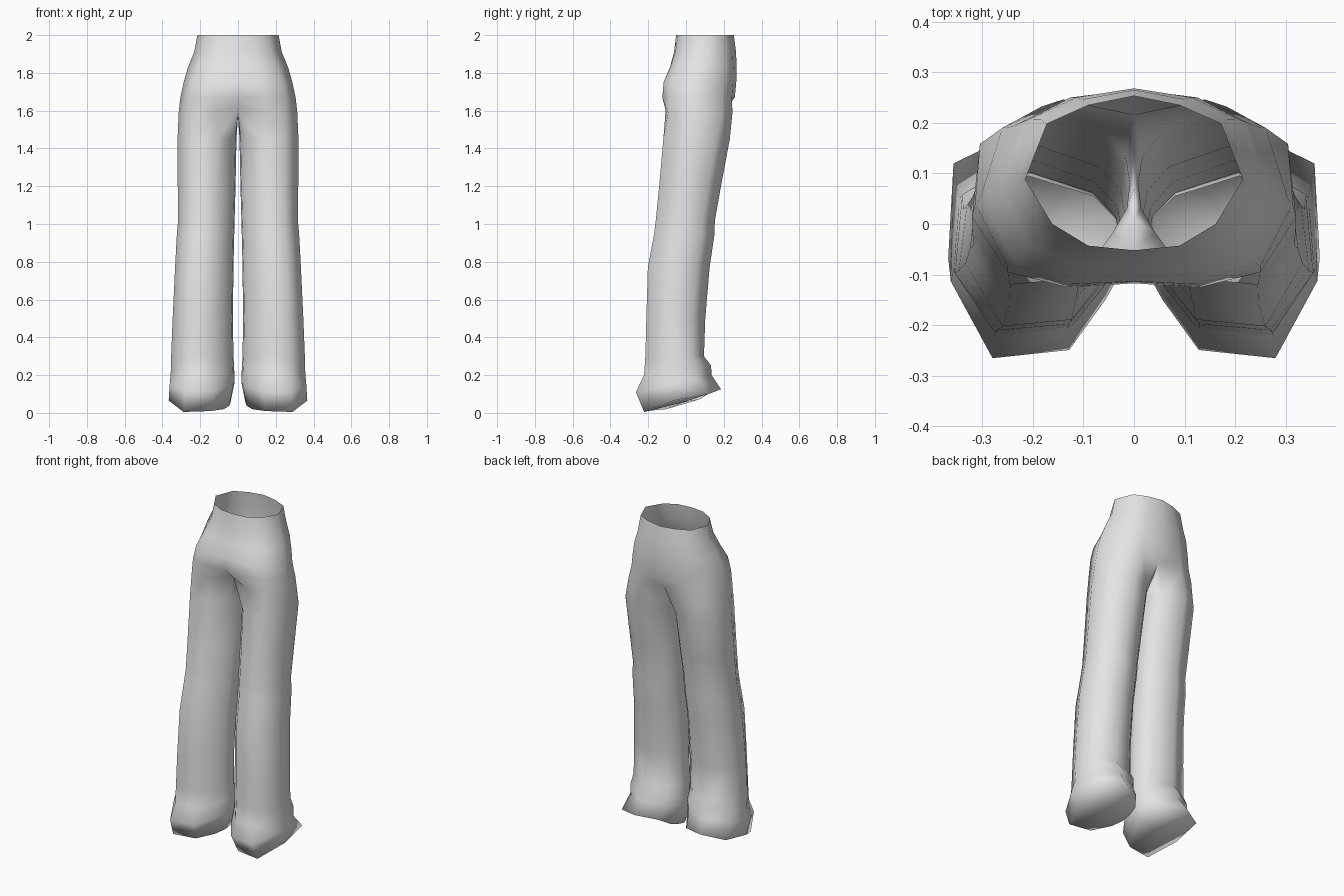
import bpy, bmesh

if "Cube" in bpy.data.objects:
    bpy.data.objects.remove(bpy.data.objects["Cube"])

# Single fabric colour
fabric = bpy.data.materials.new("grey fabric")
fabric.diffuse_color = (0.78, 0.78, 0.78, 1)
fabric.use_nodes = True
fabric.node_tree.nodes["Principled BSDF"].inputs["Base Color"].default_value = fabric.diffuse_color

# Half outline of the waist and hips, front centre to back centre
# (share of half width, share of depth)
WAIST = [(0, 0), (.42, .03), (.75, .17), (1, .46), (.8, .82), (.42, .94), (0, 1)]
HIPS = [(0, .02), (.43, 0), (.82, .11), (1, .45), (.78, .83), (.44, .96), (0, 1)]
# Leg outline: front inner, round the outside, then along the inseam
LEG = [(.11, .29), (.32, .04), (.76, 0), (1, .38), (.95, .79),
       (.56, 1), (.17, .87), (.03, .72), (0, .57), (.02, .43)]

# Height, half width, front y, back y, blend from waist to hip outline
hip_levels = [(2.00, .215, -.052, .253, 0), (1.91, .232, -.065, .265, .2),
              (1.83, .265, -.088, .268, .5), (1.75, .288, -.120, .266, .9),
              (1.67, .305, -.125, .258, 1)]
# Front height, back height, inner x, outer x, front y, back y
leg_levels = [(1.45, 1.45, .008, .320, -.120, .232), (1.20, 1.20, .013, .319, -.142, .185),
              (1.02, 1.02, .018, .317, -.160, .153), (.94, .94, .020, .324, -.170, .150),
              (.77, .77, .024, .333, -.202, .125), (.50, .50, .027, .346, -.210, .102),
              (.30, .30, .024, .354, -.215, .095), (.20, .25, .020, .356, -.222, .133),
              (.11, .20, .018, .362, -.265, .135), (.005, .125, .040, .367, -.222, .185)]

bm = bmesh.new()


def bridge(a, b, closed):
    n = len(a)
    for i in range(n if closed else n - 1):
        j = (i + 1) % n
        bm.faces.new((a[i], b[i], b[j], a[j]))


# Waist and hips
rings = []
for z, w, y0, y1, t in hip_levels:
    ring = []
    for (ua, va), (ub, vb) in zip(WAIST, HIPS):
        u, v = ua + (ub - ua) * t, va + (vb - va) * t
        ring.append(bm.verts.new((u * w, y0 + v * (y1 - y0), z)))
    rings.append(ring)
for a, b in zip(rings, rings[1:]):
    bridge(a, b, False)

# Top of the thigh, with the crotch seam running along the centre line
thigh = [(0, -.050, 1.62), (.12, -.108, 1.60), (.25, -.095, 1.59), (.314, .04, 1.59),
         (.26, .190, 1.59), (.14, .246, 1.59), (0, .215, 1.61),
         (0, .14, 1.585), (0, .07, 1.57), (0, .01, 1.575)]
thigh = [bm.verts.new(p) for p in thigh]
bridge(rings[-1], thigh[:7], False)

# Leg and flared, slanted hem
above = thigh
for zf, zb, x0, x1, y0, y1 in leg_levels:
    ring = [bm.verts.new((x0 + u * (x1 - x0), y0 + v * (y1 - y0), zf + v * (zb - zf)))
            for u, v in LEG]
    bridge(above, ring, True)
    above = ring

# Hem: lifted and squared at the outer side, dipped at the inseam
above[3].co.z += .015
above[4].co.x += .006
above[4].co.y += .02
for k in (0, 7, 8, 9):
    above[k].co.z -= .02

# Closed sole of the leg, a fan round a centre point
centre = bm.verts.new((.20, -.02, .055))
for a, b in zip(above, above[1:] + above[:1]):
    bm.faces.new((a, centre, b))

bmesh.ops.recalc_face_normals(bm, faces=bm.faces)
# Outward normals: the side of the hip must face +x
bm.normal_update()
side = max(bm.faces, key=lambda f: f.calc_center_median().x)
if side.normal.x < 0:
    bmesh.ops.reverse_faces(bm, faces=bm.faces)

mesh = bpy.data.meshes.new("trousers")
bm.to_mesh(mesh)
bm.free()
mesh.materials.append(fabric)
trousers = bpy.data.objects.new("trousers", mesh)
bpy.context.collection.objects.link(trousers)

# Mirror the other half
mirror = trousers.modifiers.new("mirror", 'MIRROR')
mirror.use_axis[0] = True
mirror.use_clip = True
mirror.merge_threshold = .0005

for poly in mesh.polygons:
    poly.use_smooth = True
